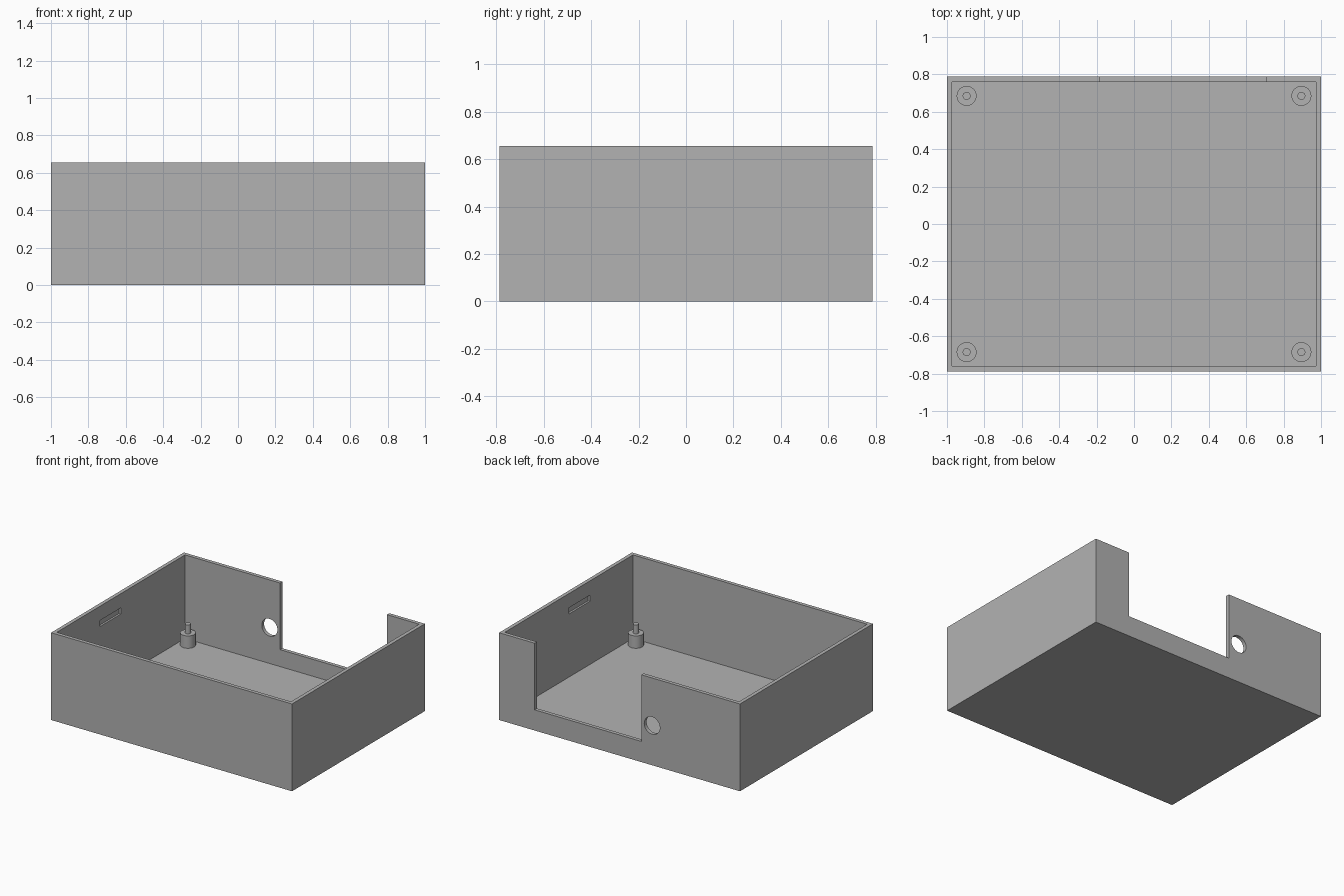
import bpy, bmesh, math
from mathutils import Matrix, Vector

if "Cube" in bpy.data.objects:
    bpy.data.objects.remove(bpy.data.objects["Cube"])

W, D, H = 2.0, 1.576, 0.655      # outer size
T = 0.028                        # wall and floor thickness

grey = bpy.data.materials.new("plain grey")
grey.diffuse_color = (0.448, 0.448, 0.448, 1)
grey.use_nodes = True
grey.node_tree.nodes["Principled BSDF"].inputs["Base Color"].default_value = grey.diffuse_color


def finish(name, bm):
    bmesh.ops.recalc_face_normals(bm, faces=bm.faces)
    mesh = bpy.data.meshes.new(name)
    bm.to_mesh(mesh)
    bm.free()
    mesh.materials.append(grey)
    obj = bpy.data.objects.new(name, mesh)
    bpy.context.collection.objects.link(obj)
    return obj


def box(name, lo, hi):
    bm = bmesh.new()
    lo, hi = Vector(lo), Vector(hi)
    bmesh.ops.create_cube(bm, size=1, matrix=Matrix.Translation((lo + hi) / 2)
                          @ Matrix.Diagonal((*(hi - lo), 1)))
    return finish(name, bm)


def cylinder(name, radius, depth, centre, turn=0.0, sides=48):
    bm = bmesh.new()
    bmesh.ops.create_cone(bm, cap_ends=True, segments=sides, radius1=radius,
                          radius2=radius, depth=depth,
                          matrix=Matrix.Translation(centre) @ Matrix.Rotation(turn, 4, 'X'))
    return finish(name, bm)


def smooth(obj):
    bpy.ops.object.select_all(action='DESELECT')
    obj.select_set(True)
    bpy.context.view_layer.objects.active = obj
    bpy.ops.object.shade_smooth_by_angle(angle=math.radians(30))


# Open tray
tray = box("tray", (-W/2, -D/2, 0), (W/2, D/2, H))

# Cutters: cavity, rear notch, round cable hole, latch slots inside both side walls
cutters = [
    box("cavity_cutter", (-W/2 + T, -D/2 + T, T), (W/2 - T, D/2 - T, H + 0.1)),
    box("notch_cutter", (-0.182, D/2 - 2*T, 0.155), (0.705, D/2 + 0.1, H + 0.2)),
    cylinder("cable_hole_cutter", 0.065, 0.2, (-0.27, D/2, 0.298), math.pi / 2),
]
slot_x = W/2 - T
for side in (-1, 1):
    xs = sorted((side * (slot_x - 0.02), side * (slot_x + 0.015)))
    cutters.append(box("slot_cutter", (xs[0], -0.25, 0.502), (xs[1], 0.0, 0.548)))

for cutter in cutters:
    mod = tray.modifiers.new(cutter.name, 'BOOLEAN')
    mod.operation = 'DIFFERENCE'
    mod.solver = 'EXACT'
    mod.object = cutter
    cutter.hide_render = True
    cutter.hide_set(True)

# Corner standoffs, each with a locating pin
for x in (-0.895, 0.895):
    for y in (-0.685, 0.685):
        smooth(cylinder("standoff", 0.053, 0.121 - T, (x, y, (0.121 + T) / 2)))
        smooth(cylinder("locating_pin", 0.021, 0.067, (x, y, 0.1545), sides=32))
